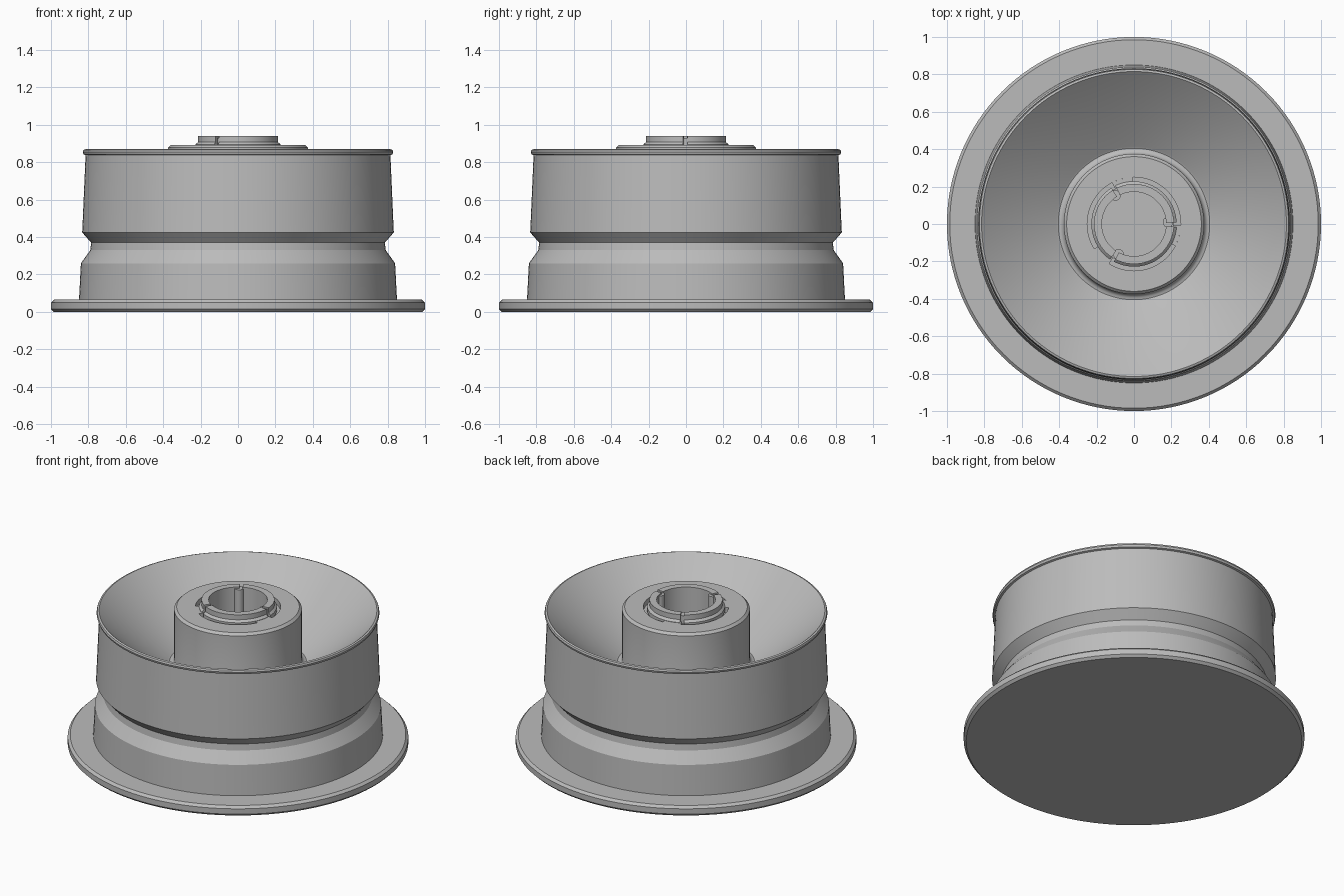
import bpy
import bmesh
from math import cos, sin, pi, radians

cube = bpy.data.objects.get("Cube")
if cube:
    bpy.data.objects.remove(cube, do_unlink=True)

grey = bpy.data.materials.new("plain_grey")
grey.use_nodes = True
grey.diffuse_color = (0.5, 0.5, 0.5, 1)
grey.node_tree.nodes["Principled BSDF"].inputs["Base Color"].default_value = (0.5, 0.5, 0.5, 1)


def finish(name, bm):
    bmesh.ops.remove_doubles(bm, verts=bm.verts, dist=1e-5)
    bmesh.ops.recalc_face_normals(bm, faces=bm.faces)
    mesh = bpy.data.meshes.new(name)
    bm.to_mesh(mesh)
    bm.free()
    mesh.materials.append(grey)
    obj = bpy.data.objects.new(name, mesh)
    bpy.context.collection.objects.link(obj)
    bpy.ops.object.select_all(action='DESELECT')
    bpy.context.view_layer.objects.active = obj
    obj.select_set(True)
    bpy.ops.object.shade_smooth_by_angle(angle=radians(25))
    return obj


def lathe(name, profile, steps=128):
    """Spin an (r, z) profile that runs from axis to axis."""
    bm = bmesh.new()
    verts = [bm.verts.new((r, 0, z)) for r, z in profile]
    edges = [bm.edges.new(pair) for pair in zip(verts, verts[1:])]
    bmesh.ops.spin(bm, geom=verts + edges, cent=(0, 0, 0), axis=(0, 0, 1),
                   angle=2 * pi, steps=steps, use_merge=True)
    return finish(name, bm)


def arc_block(name, section, start, end, steps=32):
    """Sweep a closed (r, z) section between two angles in degrees."""
    bm = bmesh.new()
    rings = []
    for i in range(steps + 1):
        a = radians(start + (end - start) * i / steps)
        rings.append([bm.verts.new((r * cos(a), r * sin(a), z)) for r, z in section])
    n = len(section)
    for p, q in zip(rings, rings[1:]):
        for k in range(n):
            bm.faces.new((p[k], p[(k + 1) % n], q[(k + 1) % n], q[k]))
    bm.faces.new(rings[0])
    bm.faces.new(rings[-1][::-1])
    return finish(name, bm)


# Flanged body, waist groove, lipped rim, funnel, central hub and bore
flange = [(0, 0), (0.985, 0), (1, 0.015), (1, 0.05), (0.985, 0.065), (0.85, 0.065)]
wall = [(0.84, 0.26), (0.79, 0.33), (0.785, 0.37), (0.833, 0.425), (0.815, 0.838)]
lip = [(0.826, 0.842), (0.83, 0.855), (0.826, 0.866), (0.815, 0.87)]
fillet = [(0.415, 0.53)] + [(0.405 - 0.03 * sin(t * pi / 8), 0.555 - 0.03 * cos(t * pi / 8))
                            for t in range(5)]
hub = [(0.375, 0.878), (0.36, 0.893), (0.25, 0.893), (0.25, 0.86), (0.213, 0.86),
       (0.213, 0.88), (0.172, 0.88), (0.172, 0.5), (0, 0.5)]
lathe("spool_body", flange + wall + lip + fillet + hub)

# Locking collar: three arcs, ledges in the ring recess and rounded bore keys
collar = [(0.172, 0.87), (0.228, 0.87), (0.228, 0.895), (0.214, 0.908),
          (0.214, 0.94), (0.172, 0.94)]
ledge = [(0.21, 0.855), (0.25, 0.855), (0.25, 0.893), (0.21, 0.893)]
for i in range(3):
    turn = 120 * i
    arc_block(f"collar_arc_{i + 1}", collar, turn + 2, turn + 116)
    arc_block(f"recess_ledge_{i + 1}", ledge, turn + 92, turn + 118, 8)

    a = radians(turn + 3)
    bm = bmesh.new()
    bmesh.ops.create_cone(bm, cap_ends=True, segments=24, radius1=0.028, radius2=0.028, depth=0.43)
    bmesh.ops.translate(bm, verts=bm.verts, vec=(0.182 * cos(a), 0.182 * sin(a), 0.715))
    finish(f"bore_key_{i + 1}", bm)
